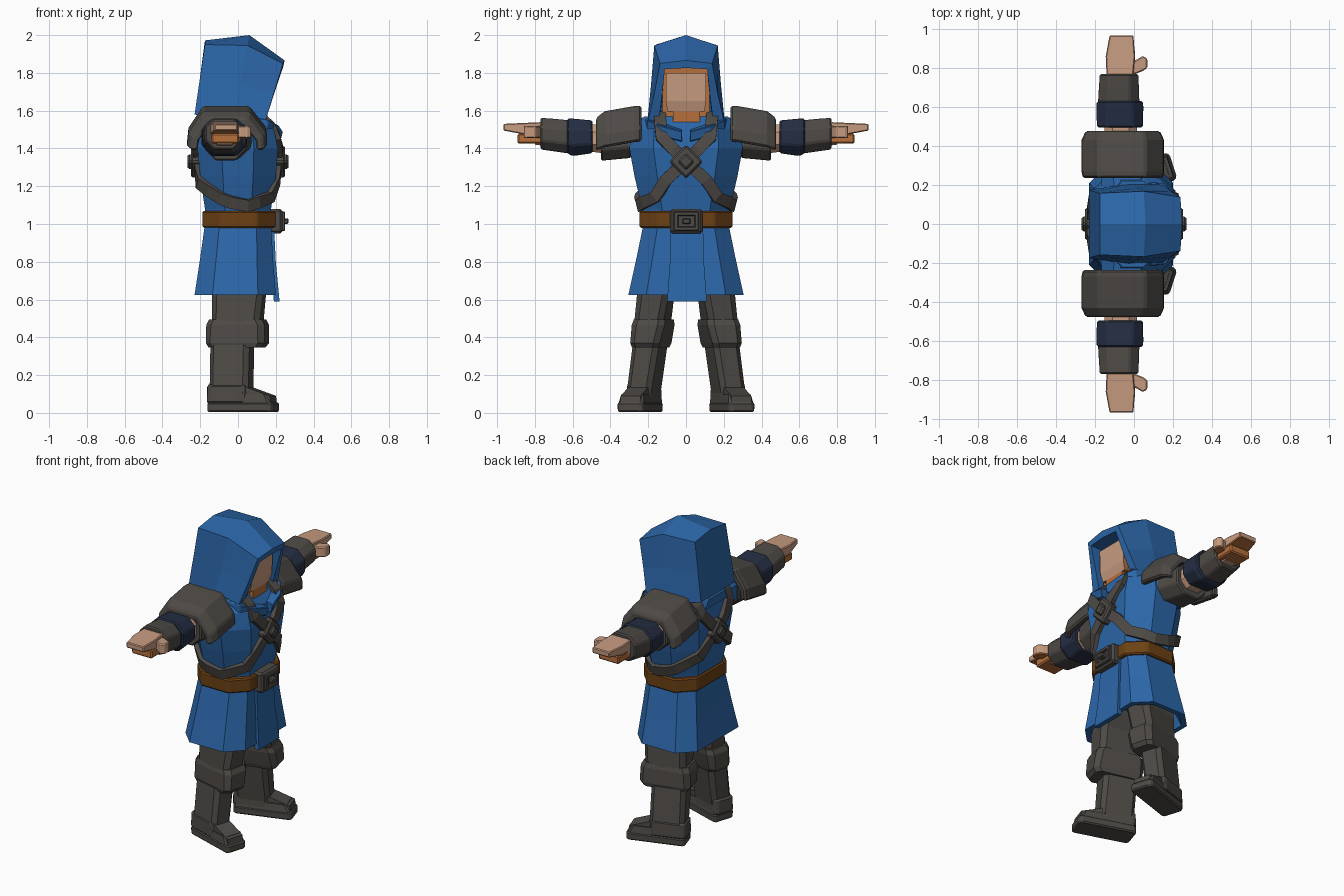
import bpy, bmesh, math
from mathutils import Vector
from mathutils.bvhtree import BVHTree

if "Cube" in bpy.data.objects:
    bpy.data.objects.remove(bpy.data.objects["Cube"])


def material(name, rgb):
    m = bpy.data.materials.new(name)
    m.diffuse_color = (*rgb, 1)
    m.use_nodes = True
    m.node_tree.nodes["Principled BSDF"].inputs["Base Color"].default_value = m.diffuse_color
    return m


BLUE = material("blue cloth", (0.025, 0.135, 0.40))
GREY = material("dark leather", (0.076, 0.069, 0.061))
NAVY = material("navy cloth", (0.018, 0.027, 0.056))
SKIN = material("skin", (0.57, 0.33, 0.215))
TAN = material("deep tan skin", (0.47, 0.16, 0.045))
BROWN = material("brown belt leather", (0.15, 0.053, 0.007))


def finish(name, bm, mat, bevel=0):
    bmesh.ops.recalc_face_normals(bm, faces=bm.faces)
    me = bpy.data.meshes.new(name)
    bm.to_mesh(me)
    bm.free()
    ob = bpy.data.objects.new(name, me)
    bpy.context.collection.objects.link(ob)
    me.materials.append(mat)
    if bevel:
        b = ob.modifiers.new("bevel", 'BEVEL')
        b.width, b.segments, b.limit_method = bevel, 1, 'ANGLE'
    return ob


def loft(name, rings, mat, bevel=0, closed=False):
    bm = bmesh.new()
    vs = [[bm.verts.new(p) for p in r] for r in rings]
    n, m = len(rings), len(rings[0])
    for i in range(n if closed else n - 1):
        a, b = vs[i], vs[(i + 1) % n]
        for j in range(m):
            k = (j + 1) % m
            bm.faces.new((a[j], a[k], b[k], b[j]))
    if not closed:
        bm.faces.new(vs[0])
        bm.faces.new(vs[-1])
    return finish(name, bm, mat, bevel)


def octagon(x0, x1, y0, y1, z, cut=0.3):
    """Rectangle with cut corners, lying flat at height z."""
    c = cut * min(x1 - x0, y1 - y0)
    return [(x0 + c, y0, z), (x1 - c, y0, z), (x1, y0 + c, z), (x1, y1 - c, z),
            (x1 - c, y1, z), (x0 + c, y1, z), (x0, y1 - c, z), (x0, y0 + c, z)]


def turned(s, z, xc, yc, length, width, yaw, cut=0.18):
    """Cut-corner rectangle turned outward around z, mirrored by s."""
    c, d = math.cos(math.radians(yaw)), math.sin(math.radians(yaw))
    return [(xc + x * c - y * d, s * (yc + x * d + y * c), z) for x, y, _ in
            octagon(-length / 2, length / 2, -width / 2, width / 2, 0, cut)]


def box(name, xs, ys, zs, mat, bevel=0.0):
    r = [[(xs[0], ys[0], z), (xs[1], ys[0], z), (xs[1], ys[1], z), (xs[0], ys[1], z)] for z in zs]
    return loft(name, r, mat, bevel)


def arm_ring(s, y, x0, x1, z0, z1, cut=0.28):
    """Cut-corner cross section across an arm."""
    return [(p[0], s * y, p[1]) for p in octagon(x0, x1, z0, z1, 0, cut)]


def tan_faces(ob, rule):
    ob.data.materials.append(TAN)
    for p in ob.data.polygons:
        p.material_index = int(rule(p.normal))


# Torso, belt and flared tunic skirt
torso = loft("tunic_body", [octagon(a, b, -w, w, z) for z, a, b, w in (
    (1.0, -.17, .17, .225), (1.08, -.175, .175, .232), (1.25, -.20, .20, .272),
    (1.40, -.215, .212, .30), (1.50, -.195, .19, .285), (1.57, -.14, .13, .22))], BLUE)
loft("tunic_skirt", [octagon(*r) for r in (
    (-.175, .175, -.225, .225, 1.0, .22), (-.20, .185, -.262, .262, .82, .22),
    (-.23, .20, -.305, .305, .625, .22), (-.20, .17, -.275, .275, .625, .22),
    (-.17, .15, -.22, .22, .75, .22))], BLUE)
loft("front_flap", [[(x - .03, -w, z), (x, -w, z), (x, w + .01, z), (x - .03, w + .01, z)]
                    for x, w, z in ((.19, .08, 1.0), (.20, .085, .8), (.22, .10, .59))], BLUE)
loft("belt", [octagon(-.188, .198, -.247, .247, z, .25) for z in (.98, 1.07)], BROWN, .008)

# Belt buckle: frame, inner plate and tongue
box("belt_buckle", (.16, .235), (-.085, .088), (.95, 1.08), GREY, .012)
for z in (.975, 1.055):
    box("buckle_frame_bar", (.22, .25), (-.065, .068), (z - .012, z + .012), GREY, .005)
for y in (-.053, .056):
    box("buckle_frame_side", (.22, .25), (y - .012, y + .012), (.965, 1.065), GREY, .005)
box("buckle_tongue", (.22, .268), (-.02, .025), (1.0, 1.03), GREY, .006)

# Crossed straps that hug the torso
bm = bmesh.new()
bm.from_mesh(torso.data)
tree = BVHTree.FromBMesh(bm)
for s in (1, -1):
    way = [Vector((x, s * y, z)) for x, y, z in (
        (.24, 0, 1.33), (.22, .21, 1.13), (.05, .28, 1.09), (-.12, .27, 1.13), (-.23, .17, 1.21),
        (-.26, 0, 1.33), (-.22, -.14, 1.48), (-.13, -.15, 1.57), (.0, -.15, 1.58),
        (.12, -.14, 1.57), (.21, -.13, 1.46))]
    pts, nors = [], []
    for i, a in enumerate(way):
        b = way[(i + 1) % len(way)]
        for t in (0, .5):
            co, no, _, _ = tree.find_nearest(a.lerp(b, t))
            pts.append(co)
            nors.append(no.copy())
    n = len(pts)
    rings = []
    for i, p in enumerate(pts):
        nor = (nors[i - 1] + 2 * nors[i] + nors[(i + 1) % n]).normalized()
        tan = (pts[(i + 1) % n] - pts[i - 1]).normalized()
        side = tan.cross(nor).normalized() * .032
        rings.append([p - side - nor * .015, p + side - nor * .015,
                      p + side + nor * .026, p - side + nor * .026])
    loft("chest_strap", rings, GREY, closed=True)
bm.free()


def diamond(name, xa, xb, r, mat):
    loft(name, [[(x, 0, 1.33 - r), (x, r, 1.33), (x, 0, 1.33 + r), (x, -r, 1.33)]
                for x in (xa, xb)], mat, .01)


# Strap buckles at front and back
for d, nm in ((1, "front"), (-1, "back")):
    diamond(nm + "_strap_buckle", d * .19, d * .25, .09, GREY)
    diamond(nm + "_strap_stud", d * .24, d * .268, .045, GREY)


def hood_ring(xb, xt, xp, wb, zb, wt, zt, zp):
    zm, xm, wm = zb * .5 + zt * .5, xb * .5 + xt * .5, wb * .45 + wt * .55
    half = [(xb, wb, zb), (xm, wm, zm), (xt, wt, zt)]
    return ([(x, -y, z) for x, y, z in half] + [(xp, 0, zp)] + half[::-1])


# Hood: back wall, peaked crown, front rim and hollow inside
hood = loft("hood", [
    hood_ring(-.23, -.175, -.175, .175, 1.58, .158, 1.95, 1.972),
    hood_ring(-.03, .05, .06, .205, 1.54, .168, 1.945, 2.0),
    hood_ring(.14, .238, .247, .205, 1.53, .138, 1.85, 1.866),
    hood_ring(.14, .235, .238, .145, 1.535, .112, 1.82, 1.826),
    hood_ring(.03, .08, .08, .14, 1.535, .112, 1.82, 1.826)], BLUE)

# Head inside the hood: face block with darker underside, hair and neck
face = loft("face", [[(x0, -w, z), (x1, -w, z), (x1, w, z), (x0, w, z)] for x0, x1, w, z in (
    (-.05, .155, .098, 1.595), (-.05, .17, .106, 1.65), (-.05, .175, .106, 1.80))], SKIN)
tan_faces(face, lambda v: v.z < -.5 or abs(v.y) > .5)
box("hair", (-.1, .13), (-.125, .125), (1.56, 1.825), TAN)
box("neck", (-.08, .155), (-.07, .075), (1.48, 1.62), TAN)

# Folded collar meeting in a V under the chin
for s in (1, -1):
    loft("collar_fold", [[(x - .07, s * y, z - .04), (x, s * y, z - .04),
                          (x + .014, s * y, z + .015), (x - .06, s * y, z + h)]
                         for x, y, z, h in ((-.02, .225, 1.54, .03), (.15, .205, 1.535, .03),
                                            (.205, .13, 1.505, .035), (.225, .02, 1.475, .03))],
         BLUE, .006)
loft("hood_cowl", [octagon(-.215, .13, -.215, .215, 1.50), octagon(-.225, .12, -.19, .19, 1.56),
                   octagon(-.2, .08, -.15, .15, 1.60)], BLUE)

for s, side in ((1, "left"), (-1, "right")):
    # Arm layers from shoulder to wrist
    loft(side + "_tunic_shoulder", [arm_ring(s, .18, -.17, .12, 1.33, 1.57),
                                    arm_ring(s, .32, -.16, .06, 1.36, 1.55)], BLUE)
    loft(side + "_sleeve", [arm_ring(s, .29, -.18, .07, 1.35, 1.55),
                            arm_ring(s, .45, -.175, .045, 1.335, 1.54)], GREY, .008)
    loft(side + "_arm", [arm_ring(s, .40, -.155, .02, 1.37, 1.525),
                         arm_ring(s, .80, -.14, .0, 1.42, 1.535)], SKIN)
    loft(side + "_arm_band", [arm_ring(s, .495, -.19, .045, 1.375, 1.548),
                              arm_ring(s, .60, -.193, .048, 1.36, 1.558),
                              arm_ring(s, .63, -.19, .045, 1.375, 1.558)], NAVY, .008)
    loft(side + "_bracer", [arm_ring(s, .61, -.185, .028, 1.372, 1.548),
                            arm_ring(s, .70, -.18, .025, 1.385, 1.557),
                            arm_ring(s, .77, -.175, .022, 1.395, 1.562)], GREY, .008)

    # Hollow shoulder pad with an arched cross section
    arch = [(-.27, 1.425), (-.262, 1.50), (-.185, 1.615), (.06, 1.615), (.15, 1.50), (.155, 1.425)]
    inner = [(-.057 + (x + .057) * .8, 1.42 + (z - 1.42) * .75) for x, z in arch[::-1]]
    rings = []
    for y, k, dz in ((.235, .97, .015), (.27, 1, .01), (.43, 1, -.018), (.477, .9, -.035)):
        rings.append([(-.057 + (x + .057) * k, s * y, 1.42 + (z - 1.42) * k + dz)
                      for x, z in arch + inner])
    loft(side + "_shoulder_pad", rings, GREY, .01)

    # Flat open hand with darker underside, thumb and palm
    hand = loft(side + "_hand", [[(x0, s * y, za), (x1, s * y, za), (x1, s * y, zb), (x0, s * y, zb)]
                                 for y, x0, x1, za, zb in ((.75, -.14, -.005, 1.47, 1.54),
                                                           (.86, -.145, .005, 1.475, 1.535),
                                                           (.967, -.125, -.003, 1.495, 1.53))],
                SKIN, .005)
    tan_faces(hand, lambda v: v.z < -.5)
    thumb = loft(side + "_thumb", [[(x, s * ya, 1.455), (x, s * yb, 1.455),
                                    (x, s * yb, 1.52), (x, s * ya, 1.52)]
                                   for x, ya, yb in ((-.04, .76, .84), (.01, .77, .84),
                                                     (.045, .785, .862), (.068, .80, .848))],
                 SKIN, .006)
    tan_faces(thumb, lambda v: v.z < -.5)
    box(side + "_palm", (-.14, .005), sorted((s * .75, s * .893)), (1.425, 1.478), TAN, .008)

    # Leg layers turned slightly outward: trouser, knee guard, shin
    def leg(name, rows, bev=0, cut=.18):
        loft(side + name, [turned(s, *r, cut) for r in rows], GREY, bev)
    leg("_thigh", ((.40, -.005, .185, .25, .15, 14), (.63, .005, .16, .275, .17, 8),
                   (.80, 0, .13, .27, .19, 0)))
    leg("_knee_guard", ((.345, -.005, .187, .285, .145, 14), (.37, -.003, .186, .32, .16, 14),
                        (.465, -.002, .174, .315, .178, 12), (.495, -.002, .170, .285, .17, 12)))
    leg("_shin", ((.10, -.035, .225, .215, .135, 18), (.36, -.03, .19, .215, .145, 16)))

    # Boot: sole, sloping upper and ankle block
    leg("_sole", ((0.005, .0275, .2425, .365, .145, 18), (.055, .0275, .2425, .365, .148, 18)),
        .008, .1)
    leg("_boot_upper", ((.05, .025, .2415, .35, .138, 18), (.098, .012, .2375, .325, .125, 18)),
        0, .1)
    leg("_boot_ankle", ((.05, -.045, .222, .225, .14, 18), (.15, -.045, .222, .22, .135, 18)),
        .01, .12)
    c, d = math.cos(math.radians(18)), math.sin(math.radians(18))
    prof = [(-.10, .06), (-.10, .148), (.0, .148), (.165, .09), (.168, .06)]
    loft(side + "_boot_instep", [[(.0275 + x * c - w * d, s * (.2425 + x * d + w * c), z)
                                  for x, z in prof] for w in (-.055, .055)], GREY)
